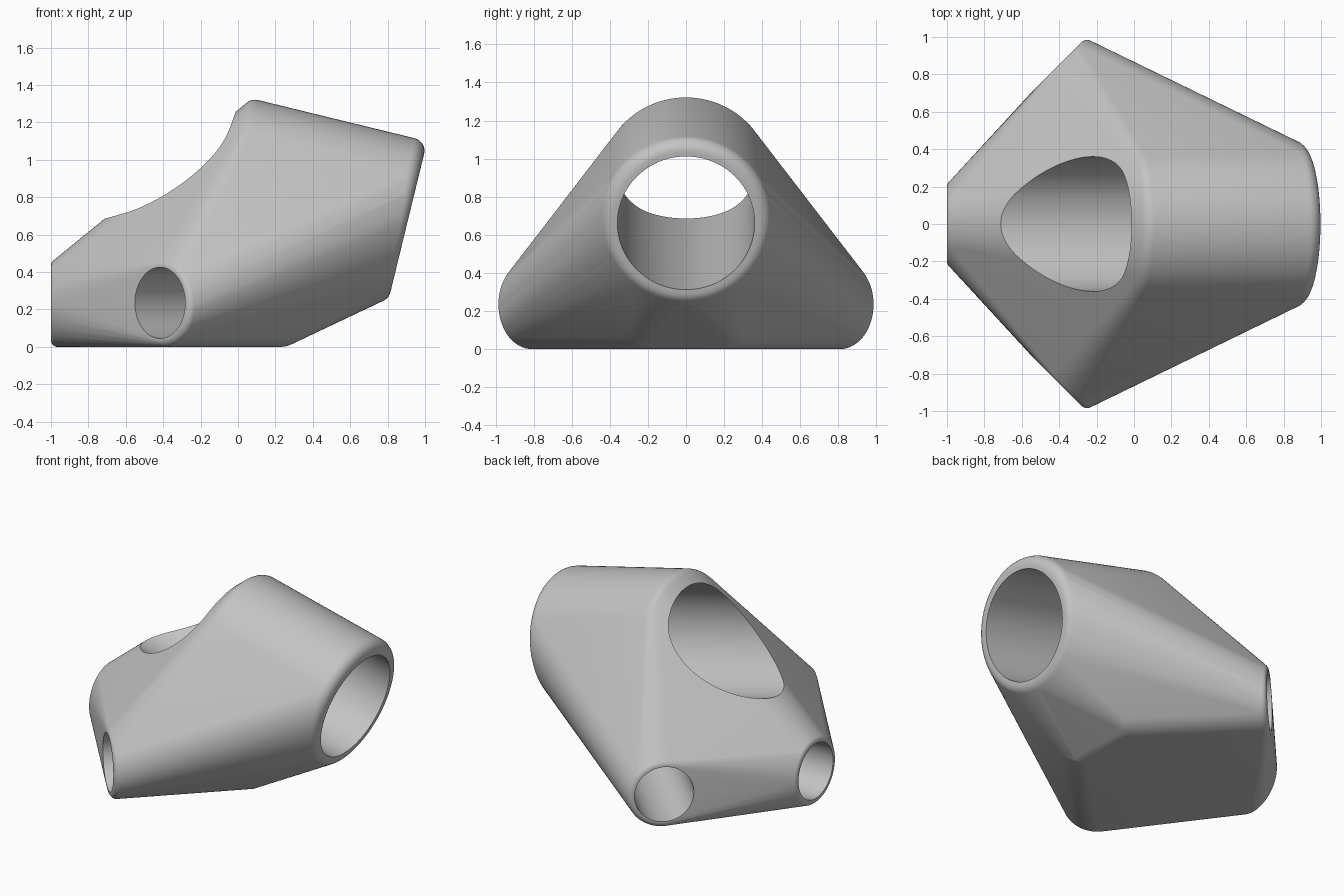
import bpy, bmesh, math
from mathutils import Vector

if "Cube" in bpy.data.objects:
    bpy.data.objects.remove(bpy.data.objects["Cube"], do_unlink=True)

SIDES, ROUND_STEPS = 96, 8

grey = bpy.data.materials.new("light_grey")
grey.use_nodes = True
colour = (0.55, 0.55, 0.55, 1)
grey.diffuse_color = colour
grey.node_tree.nodes["Principled BSDF"].inputs["Base Color"].default_value = colour


def ring(mouth, axis, offset, radius):
    """Circle of points around the axis, offset inward from the mouth."""
    centre = mouth - axis * offset
    side = axis.cross(Vector((0, 0, 1))).normalized()
    up = side.cross(axis)
    turns = [2 * math.pi * i / SIDES for i in range(SIDES)]
    return [centre + radius * (math.cos(t) * side + math.sin(t) * up) for t in turns]


def rounded_tube(mouth, axis, length, radius, fillet):
    """Points of a solid cylinder with both rims rounded."""
    points = []
    for i in range(ROUND_STEPS + 1):
        t = math.pi / 2 * i / ROUND_STEPS
        depth = fillet * (1 - math.sin(t))
        r = radius - fillet * (1 - math.cos(t))
        points += ring(mouth, axis, depth, r)
        points += ring(mouth, axis, length - depth, r)
    return points


def add_object(name, bm):
    bmesh.ops.recalc_face_normals(bm, faces=bm.faces)
    mesh = bpy.data.meshes.new(name)
    bm.to_mesh(mesh)
    bm.free()
    mesh.materials.append(grey)
    obj = bpy.data.objects.new(name, mesh)
    bpy.context.collection.objects.link(obj)
    return obj


def bore(name, mouth, axis, start, end, radius):
    """Cylindrical cutter from start to end, measured inward."""
    bm = bmesh.new()
    a = [bm.verts.new(p) for p in ring(mouth, axis, start, radius)]
    b = [bm.verts.new(p) for p in ring(mouth, axis, end, radius)]
    bm.faces.new(a)
    bm.faces.new(b)
    for i in range(SIDES):
        j = (i + 1) % SIDES
        bm.faces.new((a[i], a[j], b[j], b[i]))
    cutter = add_object(name, bm)
    cutter.hide_render = True
    return cutter


# Sockets: mouth centre, outward axis, length, outer radius, rim fillet, bore radius, bore depth
tilt = math.radians(13.7)
main = (Vector((0.905, 0, 0.662)), Vector((math.cos(tilt), 0, -math.sin(tilt))),
        1.0, 0.45, 0.07, 0.36, 2.5)
sockets = [main, (Vector((-1, 0, 0.235)), Vector((-1, 0, 0)), 0.9, 0.235, 0.035, 0.19, 0.85)]
for s in (-1, 1):
    sockets.append((Vector((-0.417, s * 0.835, 0.235)), Vector((-1, s, 0)).normalized(),
                    0.95, 0.235, 0.04, 0.19, 0.85))

# Body: one skin stretched around all the rounded sockets
bm = bmesh.new()
for mouth, axis, length, radius, fillet, _, _ in sockets:
    for p in rounded_tube(mouth, axis, length, radius, fillet):
        bm.verts.new(p)
hull = bmesh.ops.convex_hull(bm, input=bm.verts)
unused = {v for v in hull["geom_interior"] + hull["geom_unused"]
          if isinstance(v, bmesh.types.BMVert)}
bmesh.ops.delete(bm, geom=list(unused), context='VERTS')
bmesh.ops.remove_doubles(bm, verts=bm.verts, dist=0.0005)
bmesh.ops.dissolve_limit(bm, angle_limit=math.radians(0.3), verts=bm.verts, edges=bm.edges)
body = add_object("connector_body", bm)

# Bores cut into the body
bpy.context.view_layer.objects.active = body
body.select_set(True)
for i, (mouth, axis, _, _, _, radius, depth) in enumerate(sockets):
    cutter = bore("bore_cutter_%d" % i, mouth, axis, -0.1, depth, radius)
    cut = body.modifiers.new("bore", 'BOOLEAN')
    cut.operation, cut.solver, cut.object = 'DIFFERENCE', 'EXACT', cutter
    bpy.ops.object.modifier_apply(modifier=cut.name)
    bpy.data.objects.remove(cutter, do_unlink=True)

bpy.ops.object.shade_smooth_by_angle(angle=math.radians(25))
